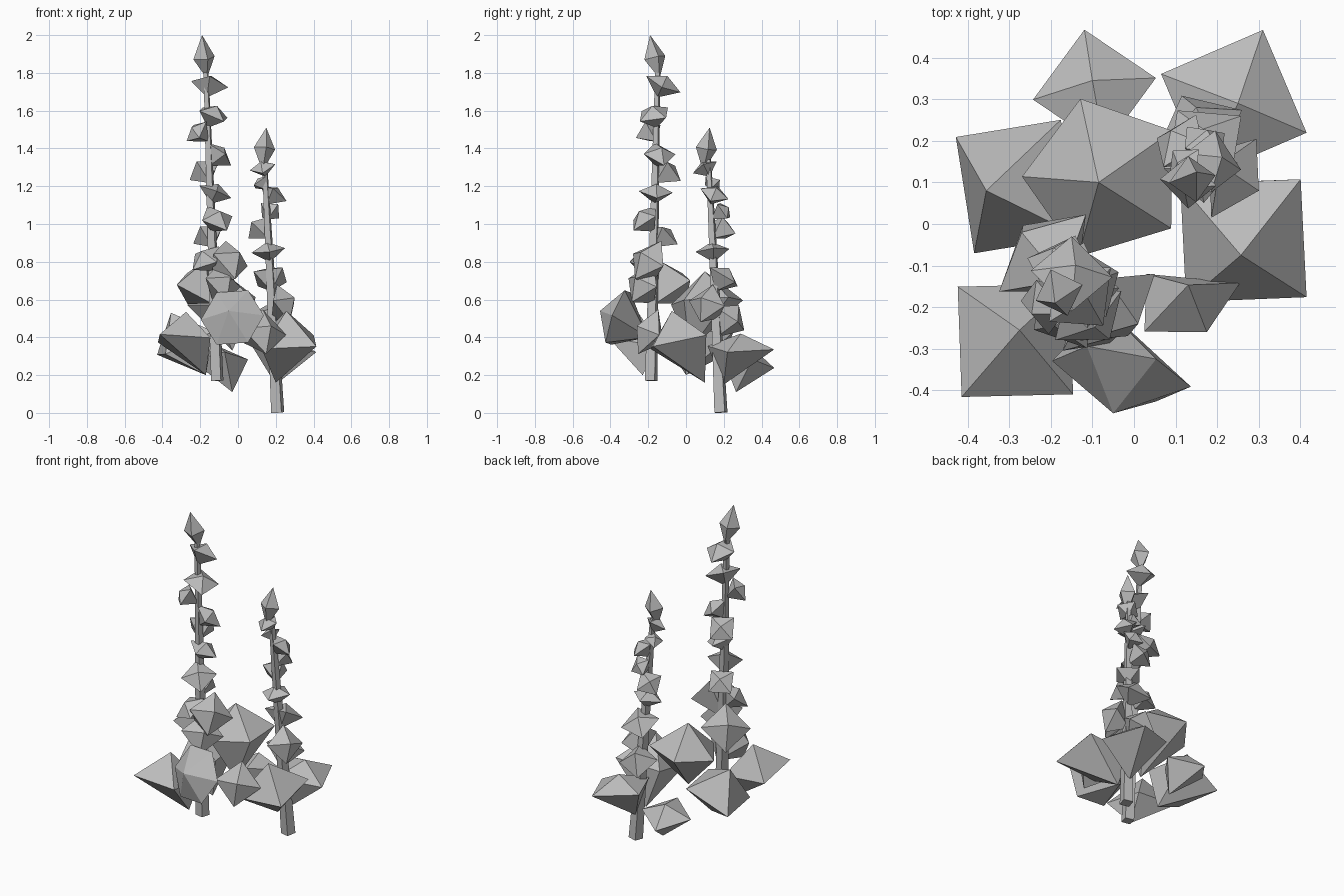
import bpy
import bmesh
from math import cos, sin, tau, radians
from mathutils import Vector

if "Cube" in bpy.data.objects:
    bpy.data.objects.remove(bpy.data.objects["Cube"], do_unlink=True)

GREY = (0.5, 0.5, 0.5, 1)
grey = bpy.data.materials.new("plain grey")
grey.diffuse_color = GREY
grey.use_nodes = True
grey.node_tree.nodes["Principled BSDF"].inputs["Base Color"].default_value = GREY


def finish(name, bm):
    """Turn a bmesh into a flat-shaded grey object."""
    bmesh.ops.recalc_face_normals(bm, faces=bm.faces)
    mesh = bpy.data.meshes.new(name)
    bm.to_mesh(mesh)
    bm.free()
    mesh.materials.append(grey)
    obj = bpy.data.objects.new(name, mesh)
    bpy.context.collection.objects.link(obj)
    return obj


def ring(bm, centre, axis, radius, turn, sides):
    """Polygon of vertices around an axis, first corner toward the turn angle."""
    axis = axis.normalized()
    toward = Vector((cos(radians(turn)), sin(radians(turn)), 0))
    u = (toward - axis * toward.dot(axis)).normalized()
    v = axis.cross(u)
    angles = [tau * i / sides for i in range(sides)]
    return [bm.verts.new(centre + radius * (u * cos(a) + v * sin(a))) for a in angles]


def leaf(name, root, centre, tip, radius, turn, sides=4):
    """Faceted leaf: a shallow cap from tip to rim, drawn in to a root on the stem."""
    bm = bmesh.new()
    root, centre, tip = Vector(root), Vector(centre), Vector(tip)
    corners = ring(bm, centre, tip - centre, radius, turn, sides)
    inner, outer = bm.verts.new(root), bm.verts.new(tip)
    for i, corner in enumerate(corners):
        bm.faces.new((corners[i - 1], corner, inner))
        bm.faces.new((corners[i - 1], corner, outer))
    return finish(name, bm)


def stem(name, bottom, top, wide, narrow):
    """Tapering square stem."""
    bm = bmesh.new()
    bottom, top = Vector(bottom), Vector(top)
    low = ring(bm, bottom, top - bottom, wide, 30, 4)
    high = ring(bm, top, top - bottom, narrow, 30, 4)
    bm.faces.new(low)
    bm.faces.new(high)
    for i in range(len(low)):
        bm.faces.new((low[i - 1], low[i], high[i], high[i - 1]))
    return finish(name, bm)


def bud_row(name, bottom, top, buds):
    """Small leaves growing out of a stem; each bud is x, y, z, radius."""
    bottom, top = Vector(bottom), Vector(top)
    for number, (x, y, z, radius) in enumerate(buds):
        height = z - radius * 0.7
        root = bottom.lerp(top, (height - bottom.z) / (top.z - bottom.z))
        centre = Vector((x, y, z))
        tip = centre + (centre - root).normalized() * radius * 0.5
        leaf(f"{name}_{number}", root, centre, tip, radius, number * 37)


# Tall stalk
tall_bottom, tall_top = (-0.11, -0.185, 0.17), (-0.17, -0.15, 1.82)
stem("tall_stem", tall_bottom, tall_top, 0.038, 0.015)
leaf("tall_top_bud", (-0.165, -0.14, 1.77), (-0.18, -0.165, 1.88), (-0.19, -0.19, 2), 0.06, 20)
bud_row("tall_bud", tall_bottom, tall_top, [
    (-0.15, -0.12, 1.74, 0.1),
    (-0.13, -0.17, 1.58, 0.1),
    (-0.22, -0.2, 1.49, 0.075),
    (-0.1, -0.14, 1.37, 0.09),
    (-0.18, -0.09, 1.28, 0.09),
    (-0.12, -0.16, 1.17, 0.09),
    (-0.11, -0.22, 1.03, 0.1),
    (-0.16, -0.11, 0.94, 0.09),
    (-0.17, -0.22, 0.82, 0.1),
])

# Short stalk
short_bottom, short_top = (0.21, 0.185, 0.002), (0.14, 0.12, 1.34)
stem("short_stem", short_bottom, short_top, 0.04, 0.015)
leaf("short_top_bud", (0.13, 0.09, 1.28), (0.14, 0.108, 1.4), (0.15, 0.125, 1.51), 0.057, 10)
bud_row("short_bud", short_bottom, short_top, [
    (0.13, 0.1, 1.3, 0.07),
    (0.12, 0.14, 1.22, 0.055),
    (0.19, 0.15, 1.16, 0.08),
    (0.17, 0.2, 1.07, 0.065),
    (0.11, 0.2, 0.98, 0.08),
    (0.16, 0.14, 0.86, 0.09),
    (0.17, 0.2, 0.72, 0.11),
])

# Large leaves low on the tall stalk
leaf("front_left_leaf", (-0.17, -0.23, 0.2), (-0.285, -0.28, 0.385), (-0.275, -0.255, 0.535), 0.19, 227)
leaf("front_leaf", (-0.07, -0.2, 0.4), (-0.03, -0.36, 0.505), (-0.05, -0.455, 0.54), 0.17, 0, 6)
leaf("front_right_leaf", (0.03, -0.12, 0.37), (0.14, -0.2, 0.43), (0.175, -0.26, 0.46), 0.13, 10)
leaf("back_left_leaf", (-0.17, 0, 0.2), (-0.28, 0.09, 0.37), (-0.355, 0.08, 0.53), 0.2, 147)
leaf("centre_leaf", (-0.03, 0.02, 0.33), (-0.07, 0.11, 0.59), (-0.085, 0.1, 0.75), 0.2, 35, 5)
leaf("upper_front_leaf", (-0.14, -0.18, 0.68), (-0.04, -0.2, 0.81), (0.01, -0.24, 0.85), 0.125, 20)
leaf("middle_front_leaf", (-0.13, -0.17, 0.58), (-0.08, -0.23, 0.69), (-0.04, -0.27, 0.72), 0.12, 20)
leaf("upper_left_leaf", (-0.14, -0.16, 0.58), (-0.22, -0.07, 0.69), (-0.27, -0.02, 0.74), 0.14, 215)

# Large leaves low on the short stalk
leaf("right_leaf", (0.2, 0.1, 0.16), (0.263, -0.04, 0.375), (0.257, -0.075, 0.54), 0.205, -43)
leaf("back_right_leaf", (0.2, 0.2, 0.15), (0.24, 0.29, 0.345), (0.25, 0.29, 0.42), 0.19, 68)
leaf("back_leaf", (-0.03, 0.265, 0.11), (-0.095, 0.325, 0.28), (-0.1, 0.345, 0.35), 0.15, 100)
leaf("upper_right_leaf", (0.18, 0.17, 0.5), (0.24, 0.11, 0.58), (0.3, 0.08, 0.61), 0.11, 45)
leaf("upper_back_leaf", (0.18, 0.16, 0.4), (0.16, 0.23, 0.5), (0.15, 0.28, 0.57), 0.11, 30)
